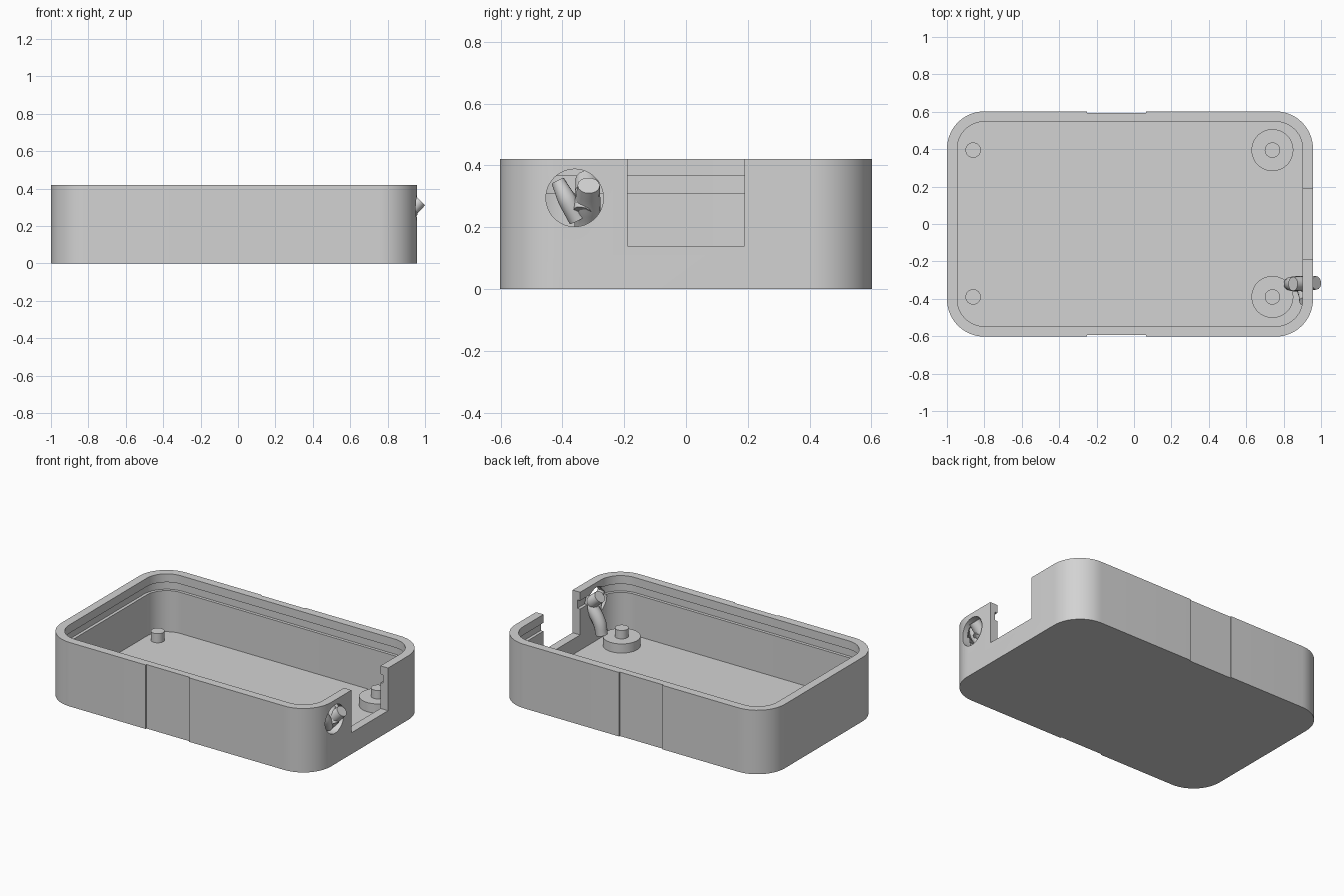
import bpy, bmesh, math
from mathutils import Vector

if "Cube" in bpy.data.objects:
    bpy.data.objects.remove(bpy.data.objects["Cube"])

grey = bpy.data.materials.new("plain grey")
grey.diffuse_color = (0.65, 0.65, 0.65, 1)
grey.use_nodes = True
grey.node_tree.nodes["Principled BSDF"].inputs["Base Color"].default_value = grey.diffuse_color

X0, X1, Y, H = -1.0, 0.957, 0.602, 0.42   # case bounds
WALL, FLOOR, RADIUS = 0.055, 0.04, 0.2


def finish(ob, angle=35):
    ob.data.materials.clear()
    ob.data.materials.append(grey)
    bpy.ops.object.select_all(action='DESELECT')
    ob.select_set(True)
    bpy.context.view_layer.objects.active = ob
    bpy.ops.object.shade_smooth_by_angle(angle=math.radians(angle))


def rounded_loop(bm, inset, z, seg=14):
    r = RADIUS - inset
    verts = []
    centres = [(X1 - RADIUS, Y - RADIUS), (X0 + RADIUS, Y - RADIUS),
               (X0 + RADIUS, -Y + RADIUS), (X1 - RADIUS, -Y + RADIUS)]
    for k, (cx, cy) in enumerate(centres):
        for i in range(seg + 1):
            a = math.pi / 2 * (k + i / seg)
            verts.append(bm.verts.new((cx + r * math.cos(a), cy + r * math.sin(a), z)))
    return verts


def cut(target, cutter):
    mod = target.modifiers.new("cut", 'BOOLEAN')
    mod.operation, mod.solver, mod.object = 'DIFFERENCE', 'EXACT', cutter
    bpy.context.view_layer.objects.active = target
    bpy.ops.object.modifier_apply(modifier=mod.name)
    bpy.data.objects.remove(cutter)


def box(x0, x1, y0, y1, z0, z1):
    bpy.ops.mesh.primitive_cube_add(size=1, location=((x0 + x1) / 2, (y0 + y1) / 2, (z0 + z1) / 2))
    ob = bpy.context.object
    ob.scale = (x1 - x0, y1 - y0, z1 - z0)
    bpy.context.view_layer.update()
    return ob


def cylinder(name, x, y, z0, z1, r):
    bpy.ops.mesh.primitive_cylinder_add(vertices=48, radius=r, depth=z1 - z0,
                                        location=(x, y, (z0 + z1) / 2))
    ob = bpy.context.object
    ob.name = name
    finish(ob)


def cable(name, points):
    # each point is x, y, z, radius
    cu = bpy.data.curves.new(name, 'CURVE')
    cu.dimensions, cu.bevel_depth, cu.bevel_resolution = '3D', 1.0, 5
    cu.use_fill_caps = True
    cu.resolution_u = 8
    sp = cu.splines.new('BEZIER')
    sp.bezier_points.add(len(points) - 1)
    for p, (x, y, z, r) in zip(sp.bezier_points, points):
        p.co, p.radius = Vector((x, y, z)), r
        p.handle_left_type = p.handle_right_type = 'AUTO'
    ob = bpy.data.objects.new(name, cu)
    bpy.context.collection.objects.link(ob)
    bpy.ops.object.select_all(action='DESELECT')
    ob.select_set(True)
    bpy.context.view_layer.objects.active = ob
    bpy.ops.object.convert(target='MESH')
    finish(bpy.context.object, 45)


# Open tray: outer wall, rim, snap groove inside, floor
bm = bmesh.new()
profile = [(0, 0), (0, H), (WALL, H), (WALL, 0.365), (WALL - 0.02, 0.365),
           (WALL - 0.02, 0.31), (WALL, 0.31), (WALL, FLOOR)]
loops = [rounded_loop(bm, i, z) for i, z in profile]
for a, b in zip(loops, loops[1:]):
    n = len(a)
    for i in range(n):
        j = (i + 1) % n
        bm.faces.new((a[i], a[j], b[j], b[i]))
bm.faces.new(loops[0])
bm.faces.new(loops[-1])
bmesh.ops.recalc_face_normals(bm, faces=bm.faces)
me = bpy.data.meshes.new("case_tray")
bm.to_mesh(me)
bm.free()
tray = bpy.data.objects.new("case_tray", me)
bpy.context.collection.objects.link(tray)

# Port notch in the end wall
cut(tray, box(0.85, 1.1, -0.19, 0.19, 0.14, 0.6))
# Shallow grip recess on each long side
for s in (-1, 1):
    ys = sorted((s * (Y - 0.008), s * (Y + 0.1)))
    cut(tray, box(-0.25, 0.065, ys[0], ys[1], -0.1, 0.6))
# Round cable hole
bpy.ops.mesh.primitive_cylinder_add(vertices=48, radius=0.093, depth=0.2,
                                    location=(0.94, -0.36, 0.295), rotation=(0, math.pi / 2, 0))
bpy.context.view_layer.update()
cut(tray, bpy.context.object)
finish(tray)

# Locating pins and round standoffs
for side, y in (("front", -0.39), ("back", 0.395)):
    cylinder(side + "_left_pin", -0.86, y, FLOOR - 0.01, 0.1, 0.041)
    cylinder(side + "_right_standoff", 0.74, y, FLOOR - 0.01, 0.1, 0.112)
    cylinder(side + "_right_pin", 0.74, y, 0.09, 0.155, 0.041)

# Cable passing through the hole, and its crossing strand
cable("cable", [(0.835, -0.32, 0.11, 0.036), (0.855, -0.32, 0.19, 0.04),
                (0.91, -0.318, 0.27, 0.042), (0.975, -0.315, 0.335, 0.036)])
cable("upper_strand", [(0.85, -0.32, 0.355, 0.038), (0.90, -0.32, 0.31, 0.04),
                       (0.935, -0.335, 0.25, 0.03)])
cable("crossing_strand", [(0.905, -0.415, 0.35, 0.022), (0.91, -0.385, 0.29, 0.03),
                          (0.9, -0.35, 0.225, 0.03)])
